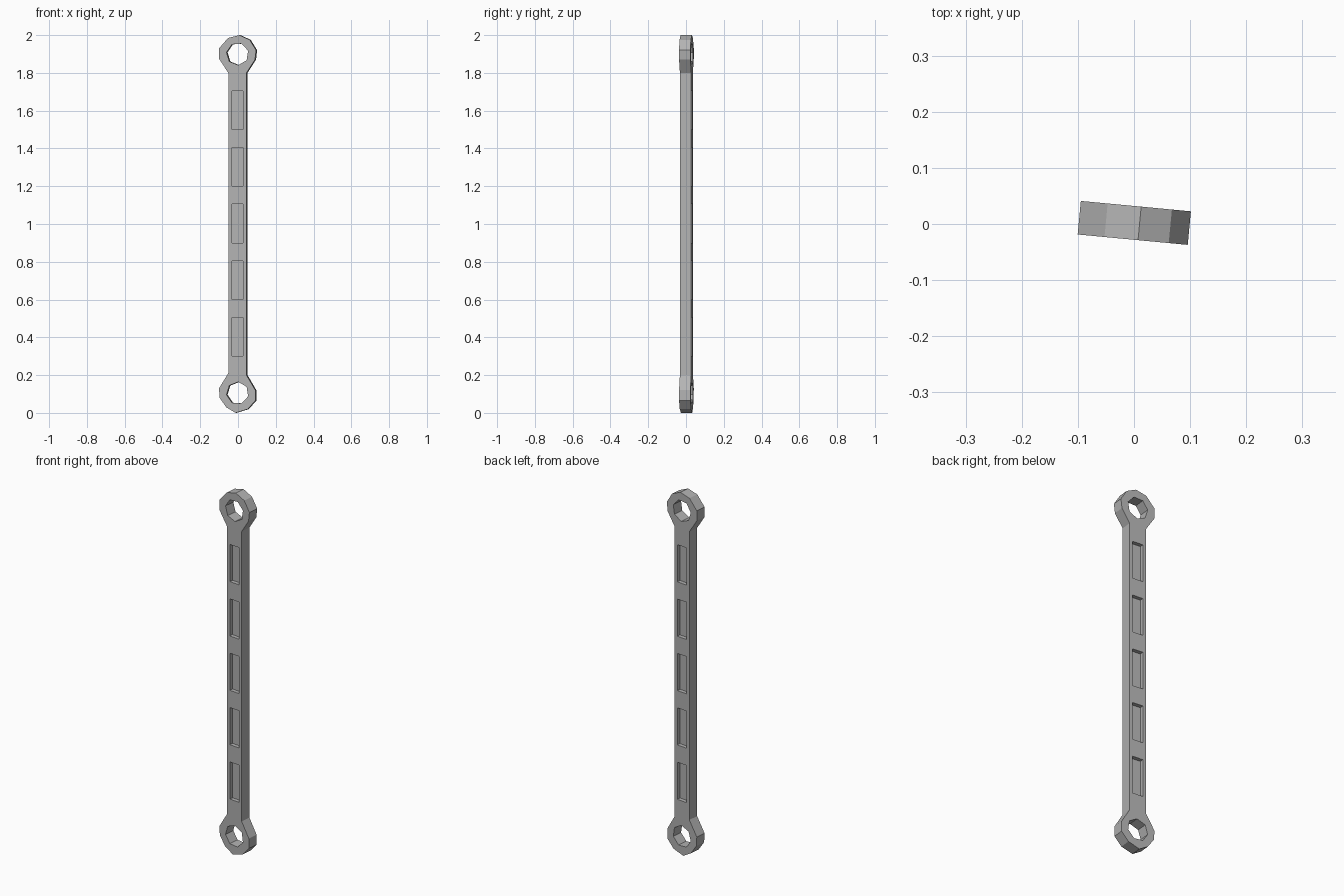
import bpy, bmesh, math
from mathutils import Matrix, Vector

cube = bpy.data.objects.get("Cube")
if cube:
    bpy.data.objects.remove(cube, do_unlink=True)

HALF = 0.03     # half thickness of the bar
WEB = 0.009     # half thickness left between the pockets

steel = bpy.data.materials.new("plain grey")
steel.use_nodes = True
grey = (0.45, 0.45, 0.45, 1)
steel.diffuse_color = grey
steel.node_tree.nodes["Principled BSDF"].inputs["Base Color"].default_value = grey


def prism(name, outline, y0, y1):
    """Closed prism from an x-z outline, running from y0 to y1."""
    bm = bmesh.new()
    face = bm.faces.new([bm.verts.new((x, y0, z)) for x, z in outline])
    ext = bmesh.ops.extrude_face_region(bm, geom=[face])
    verts = [v for v in ext["geom"] if isinstance(v, bmesh.types.BMVert)]
    bmesh.ops.translate(bm, verts=verts, vec=(0, y1 - y0, 0))
    bmesh.ops.recalc_face_normals(bm, faces=bm.faces)
    mesh = bpy.data.meshes.new(name)
    bm.to_mesh(mesh)
    bm.free()
    obj = bpy.data.objects.new(name, mesh)
    bpy.context.collection.objects.link(obj)
    obj.data.materials.append(steel)
    return obj


def ring_hole(z, sides, turn):
    return [(0.059 * math.cos(turn + i * math.tau / sides),
             z + 0.059 * math.sin(turn + i * math.tau / sides)) for i in range(sides)]


# Shaft with a faceted eye at each end
upper_eye = [(0.048, 1.8), (0.093, 1.87), (0.099, 1.92), (0.065, 1.975), (0.01, 2.0),
             (-0.05, 1.985), (-0.098, 1.93), (-0.098, 1.875), (-0.049, 1.8)]
lower_eye = [(-0.049, 0.21), (-0.098, 0.13), (-0.095, 0.08), (-0.06, 0.03), (-0.01, 0.0),
             (0.055, 0.02), (0.095, 0.065), (0.095, 0.12), (0.048, 0.2)]
link = prism("link_bar", upper_eye + lower_eye, -HALF, HALF)

# Cutters: eye holes and five pockets on each face
cutters = [prism("upper_hole_cutter", ring_hole(1.9, 7, 0.3), -0.1, 0.1),
           prism("lower_hole_cutter", ring_hole(0.105, 7, 0.6), -0.1, 0.1)]
for i in range(5):
    z = 0.3 + 0.3 * i
    pocket = [(-0.03, z), (0.03, z), (0.03, z + 0.205), (-0.03, z + 0.205)]
    cutters.append(prism("front_pocket_cutter", pocket, -0.1, -WEB))
    cutters.append(prism("back_pocket_cutter", pocket, WEB, 0.1))

for cutter in cutters:
    cutter.hide_render = True
    mod = link.modifiers.new("cut", "BOOLEAN")
    mod.operation = "DIFFERENCE"
    mod.solver = "EXACT"
    mod.object = cutter

# Bake the cuts, drop the cutters, and give the bar its slight twist
bpy.context.view_layer.update()
link.data = bpy.data.meshes.new_from_object(
    link.evaluated_get(bpy.context.evaluated_depsgraph_get()))
link.modifiers.clear()
for cutter in cutters:
    bpy.data.objects.remove(cutter, do_unlink=True)
link.data.transform(Matrix.Translation(Vector((0, 0.002, 0))) @ Matrix.Rotation(math.radians(-5.4), 4, "Z"))
link.data.shade_flat()
